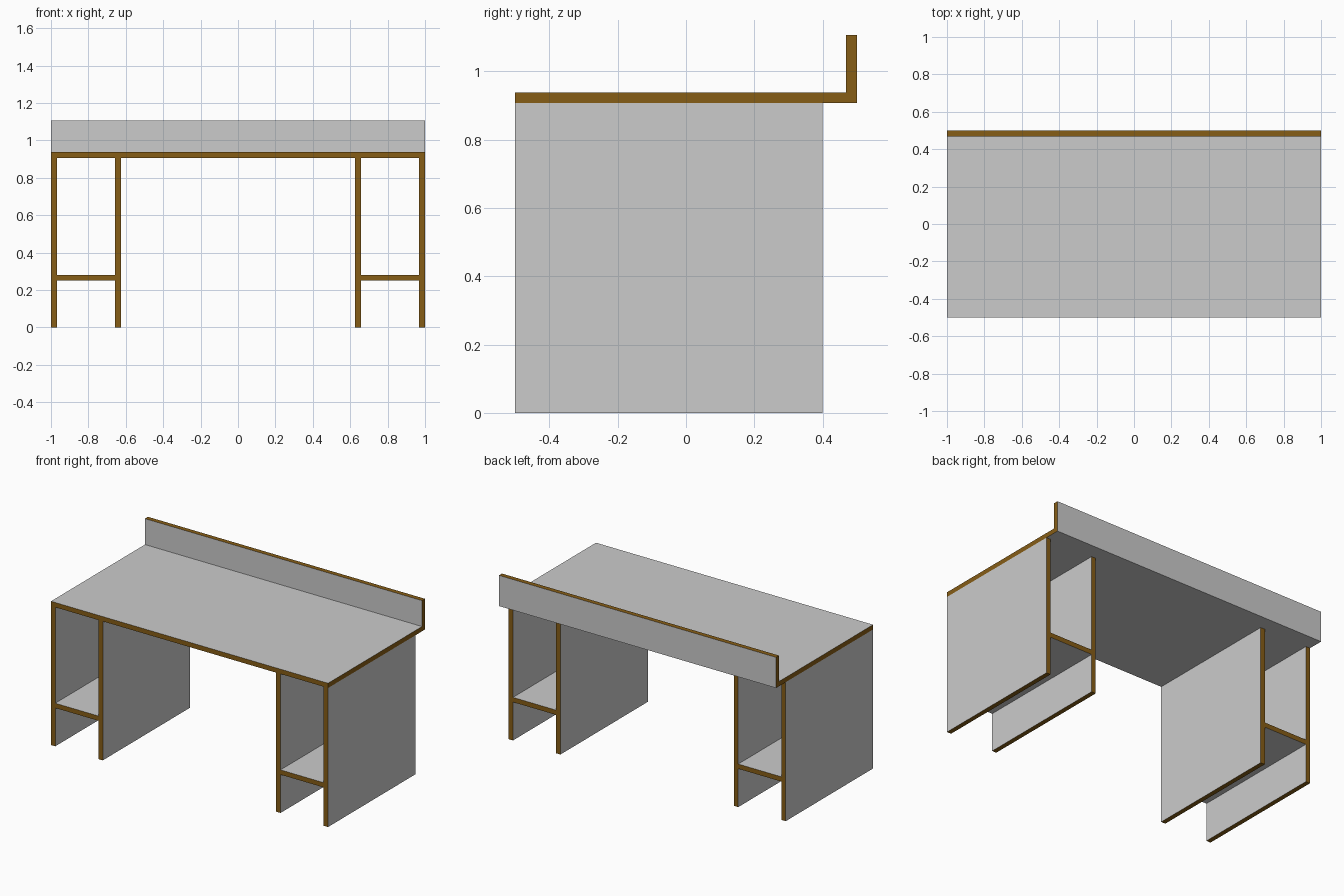
import bpy
from mathutils import Vector

if "Cube" in bpy.data.objects:
    bpy.data.objects.remove(bpy.data.objects["Cube"])

T = 0.031        # board thickness
TOP = 0.907      # underside of the worktop
FRONT, DEPTH = -0.5, 0.9

grey = bpy.data.materials.new("grey_board")
brown = bpy.data.materials.new("brown_edge")
brown.diffuse_color = (0.24, 0.11, 0.008, 1)
brown.use_nodes = True
brown.node_tree.nodes["Principled BSDF"].inputs["Base Color"].default_value = brown.diffuse_color


def board(name, path, sweep, mirror=False):
    """Sweep a path into a sheet, thicken it inward and band its rim in brown."""
    n = len(path)
    verts = [Vector(p) for p in path]
    verts += [v + Vector(sweep) for v in verts]
    faces = [(i, i + 1, n + i + 1, n + i) for i in range(n - 1)]
    mesh = bpy.data.meshes.new(name)
    mesh.from_pydata(verts, [], faces)
    mesh.materials.append(grey)
    mesh.materials.append(brown)
    ob = bpy.data.objects.new(name, mesh)
    bpy.context.collection.objects.link(ob)
    solid = ob.modifiers.new("thickness", 'SOLIDIFY')
    solid.thickness = T
    solid.offset = -1
    solid.use_even_offset = True
    solid.material_offset_rim = 1
    if mirror:
        ob.modifiers.new("other_side", 'MIRROR')
    return ob


# Worktop with upturned back, one bent board
board("worktop_and_backboard",
      [(-1, -0.5, TOP), (-1, 0.5, TOP), (-1, 0.5, 1.107)], (2, 0, 0))

# Side panels, outer and inner, mirrored to both ends
for name, x in (("outer_leg_panels", -1), ("inner_leg_panels", -0.657)):
    board(name, [(x, FRONT, 0), (x, FRONT, TOP)], (0, DEPTH, 0), True)

# Low shelves between the panels
board("shelves", [(-1 + T, FRONT, 0.281), (-0.657, FRONT, 0.281)], (0, DEPTH, 0), True)
